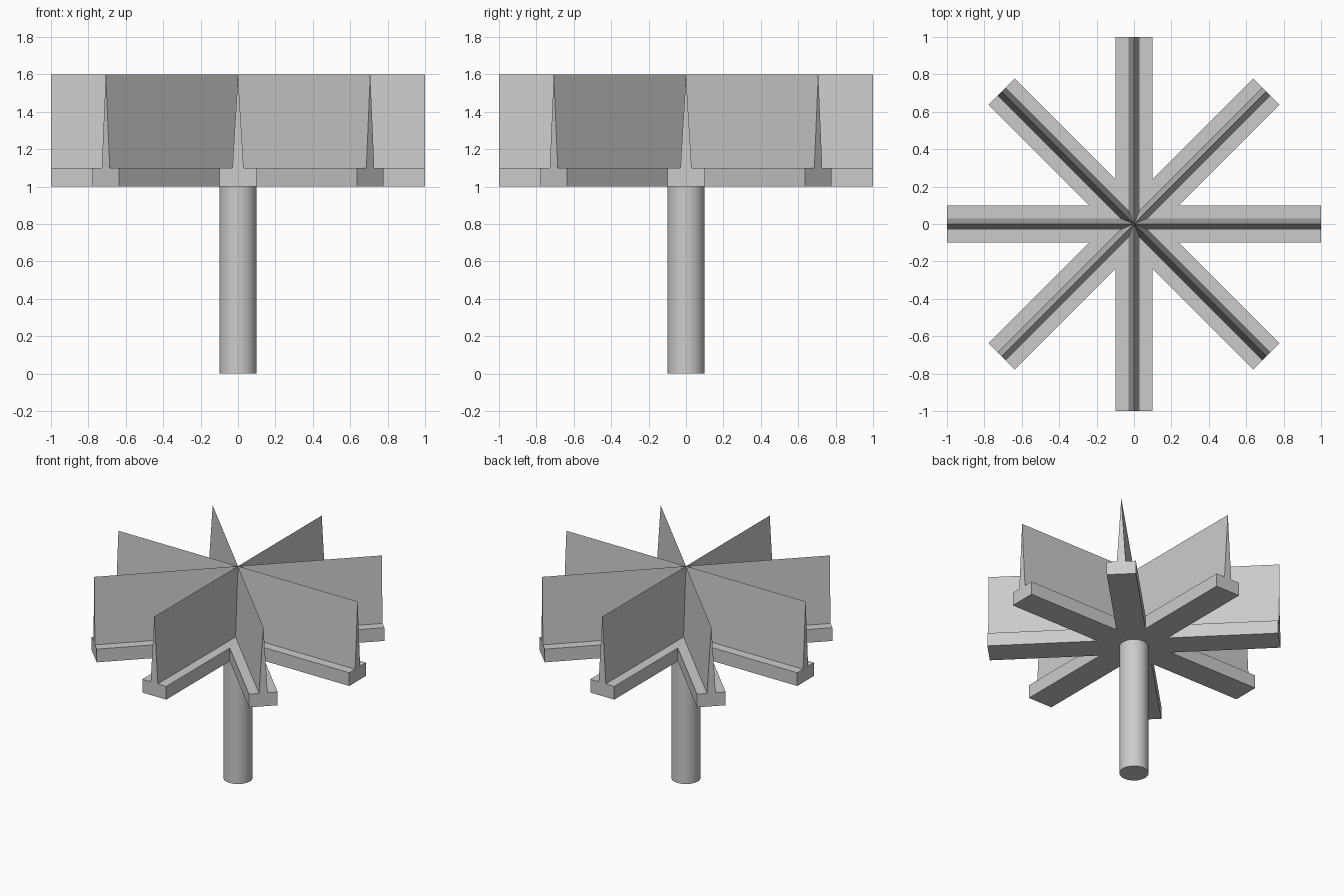
import bpy, bmesh
from math import pi, sin, cos
from mathutils import Vector

cube = bpy.data.objects.get("Cube")
if cube:
    bpy.data.objects.remove(cube, do_unlink=True)

ARMS = 8
STEP = 2 * pi / ARMS

grey = bpy.data.materials.new("plain_grey")
grey.use_nodes = True
color = (0.6, 0.6, 0.6, 1)
grey.diffuse_color = color
grey.node_tree.nodes["Principled BSDF"].inputs["Base Color"].default_value = color


def add_object(name, bm):
    bmesh.ops.recalc_face_normals(bm, faces=bm.faces)
    mesh = bpy.data.meshes.new(name)
    bm.to_mesh(mesh)
    bm.free()
    mesh.materials.append(grey)
    obj = bpy.data.objects.new(name, mesh)
    bpy.context.collection.objects.link(obj)
    return obj


def star_ring(bm, half_width, z):
    """Star outline: for each arm, the notch before it and its two end corners."""
    ring = []
    for i in range(ARMS):
        a = i * STEP
        along, across = Vector((cos(a), sin(a), 0)), Vector((-sin(a), cos(a), 0))
        up = Vector((0, 0, z))
        r = half_width / sin(STEP / 2)
        notch = Vector((cos(a - STEP / 2), sin(a - STEP / 2), 0)) * r
        ring += [bm.verts.new(p + up) for p in
                 (notch, along - across * half_width, along + across * half_width)]
    return ring


# Eight-armed base slab
bm = bmesh.new()
slab = bm.faces.new(star_ring(bm, 0.1, 1.0))
top = bmesh.ops.extrude_face_region(bm, geom=[slab])
bmesh.ops.translate(bm, vec=(0, 0, 0.1),
                    verts=[v for v in top["geom"] if isinstance(v, bmesh.types.BMVert)])
add_object("star_base", bm)

# Upright blades tapering to sharp ridges that meet in the middle
bm = bmesh.new()
foot = star_ring(bm, 0.03, 1.1)
centre = bm.verts.new((0, 0, 1.6))
for i in range(ARMS):
    notch, right, left = foot[3 * i:3 * i + 3]
    next_notch = foot[(3 * i + 3) % len(foot)]
    tip = bm.verts.new((cos(i * STEP), sin(i * STEP), 1.6))
    for corners in ((notch, right, tip, centre), (right, left, tip),
                    (left, next_notch, centre, tip)):
        bm.faces.new(corners)
bm.faces.new(foot)
add_object("blades", bm)

# Round post
bpy.ops.mesh.primitive_cylinder_add(vertices=48, radius=0.1, depth=1, location=(0, 0, 0.5))
post = bpy.context.object
post.name = "post"
post.data.materials.append(grey)
bpy.ops.object.shade_smooth_by_angle()
